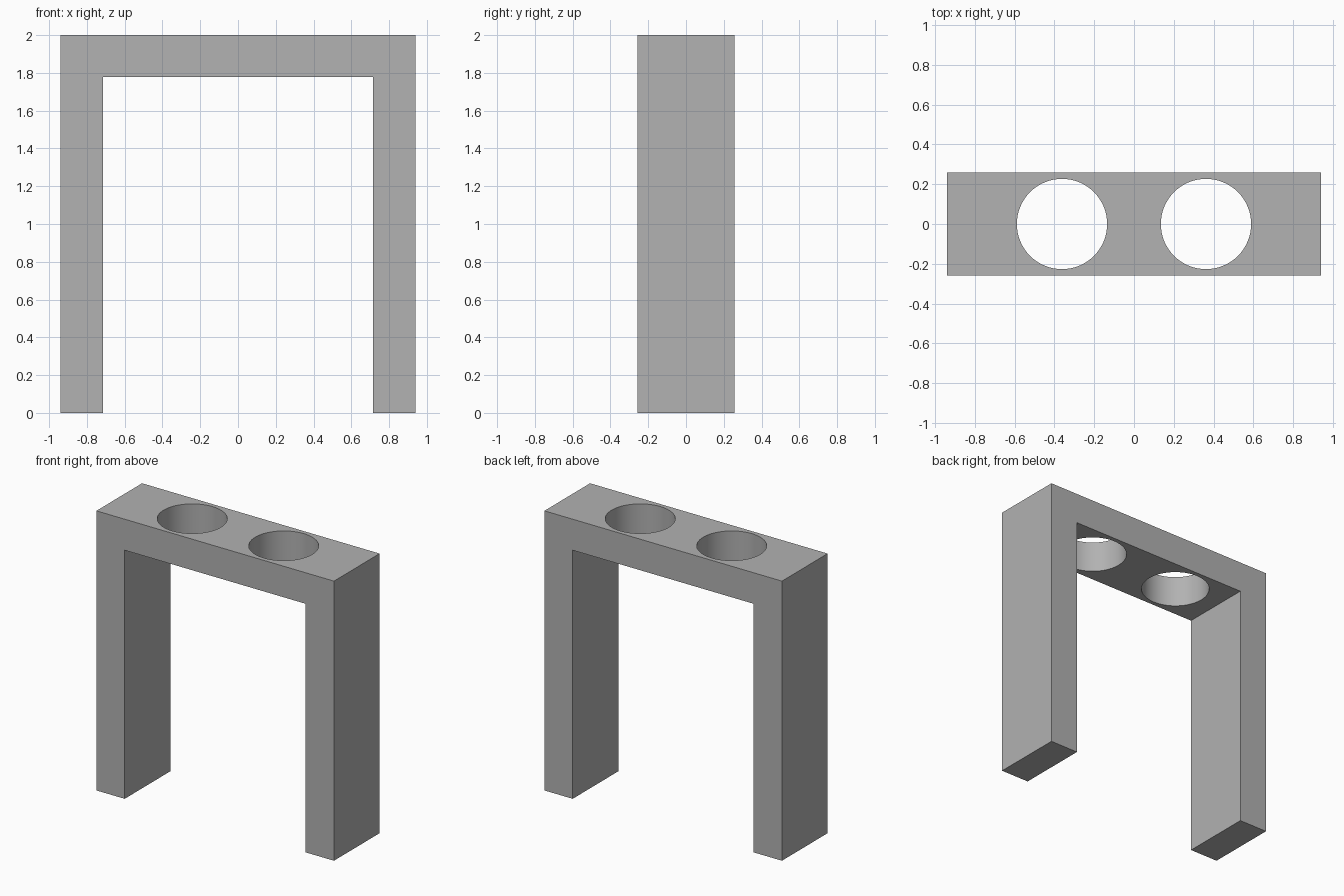
import bpy
import bmesh

cube = bpy.data.objects.get("Cube")
if cube:
    bpy.data.objects.remove(cube, do_unlink=True)

HALF_W, HALF_D, HEIGHT = 0.94, 0.258, 2.0
INNER_W, INNER_Z = 0.716, 1.778
HOLE_X, HOLE_R = 0.362, 0.227

grey = bpy.data.materials.new("plain_grey")
grey.use_nodes = True
colour = (0.445, 0.445, 0.445, 1)
grey.diffuse_color = colour
grey.node_tree.nodes["Principled BSDF"].inputs["Base Color"].default_value = colour


def add_object(name, bm):
    bmesh.ops.recalc_face_normals(bm, faces=bm.faces)
    mesh = bpy.data.meshes.new(name)
    bm.to_mesh(mesh)
    bm.free()
    mesh.materials.append(grey)
    obj = bpy.data.objects.new(name, mesh)
    bpy.context.collection.objects.link(obj)
    return obj


# Arch: two legs and a top beam from one extruded profile
half = [(INNER_W, INNER_Z), (INNER_W, 0), (HALF_W, 0), (HALF_W, HEIGHT)]
profile = half + [(-x, z) for x, z in reversed(half)]
bm = bmesh.new()
face = bm.faces.new([bm.verts.new((x, -HALF_D, z)) for x, z in profile])
result = bmesh.ops.extrude_face_region(bm, geom=[face], use_keep_orig=True)
moved = [g for g in result["geom"] if isinstance(g, bmesh.types.BMVert)]
bmesh.ops.translate(bm, verts=moved, vec=(0, 2 * HALF_D, 0))
arch = add_object("arch_frame", bm)

# Two round holes through the top beam
bpy.context.view_layer.objects.active = arch
arch.select_set(True)
for side, x in (("left", HOLE_X), ("right", -HOLE_X)):
    bm = bmesh.new()
    bmesh.ops.create_cone(bm, cap_ends=True, segments=64,
                          radius1=HOLE_R, radius2=HOLE_R, depth=0.6)
    cutter = add_object(side + "_hole_cutter", bm)
    cutter.location = (x, 0, (INNER_Z + HEIGHT) / 2)
    cutter.hide_render = True
    bpy.context.view_layer.update()
    cut = arch.modifiers.new(side + "_hole", 'BOOLEAN')
    cut.operation = 'DIFFERENCE'
    cut.solver = 'EXACT'
    cut.object = cutter
    bpy.ops.object.modifier_apply(modifier=cut.name)
    bpy.data.objects.remove(cutter, do_unlink=True)

bpy.ops.object.select_all(action='DESELECT')
arch.select_set(True)
bpy.ops.object.shade_smooth_by_angle()
